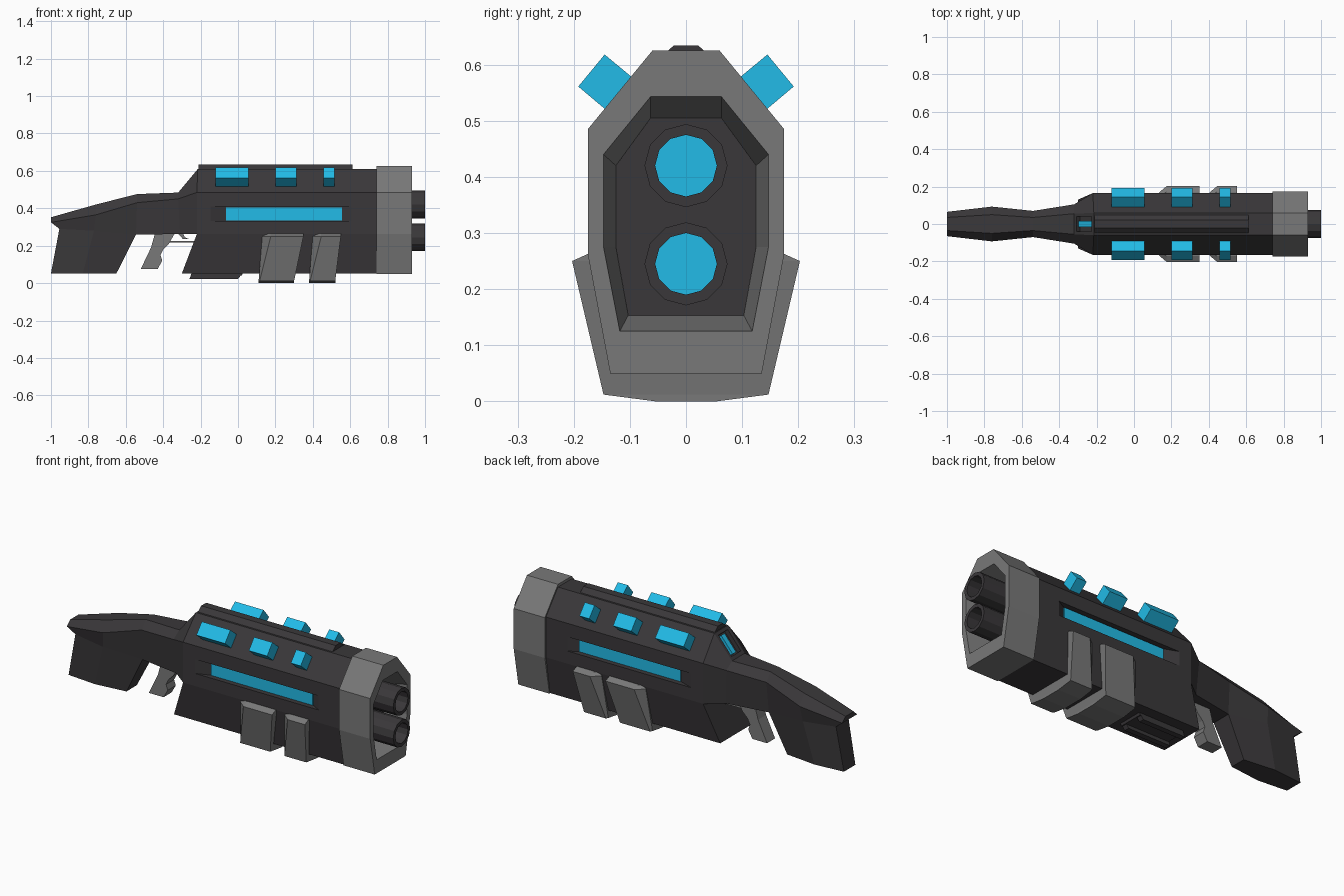
import bpy, bmesh, math
from mathutils import Matrix

if "Cube" in bpy.data.objects:
    bpy.data.objects.remove(bpy.data.objects["Cube"])


def material(name, rgb):
    m = bpy.data.materials.new(name)
    m.diffuse_color = (*rgb, 1)
    m.use_nodes = True
    m.node_tree.nodes["Principled BSDF"].inputs["Base Color"].default_value = m.diffuse_color
    return m


DARK = material("dark_shell", (0.042, 0.039, 0.042))
GREY = material("grey_metal", (0.19, 0.19, 0.19))
CYAN = material("cyan_glow", (0.016, 0.50, 0.80))


def finish(name, bm, mat):
    bmesh.ops.recalc_face_normals(bm, faces=bm.faces)
    me = bpy.data.meshes.new(name)
    bm.to_mesh(me)
    bm.free()
    me.materials.append(mat)
    ob = bpy.data.objects.new(name, me)
    bpy.context.collection.objects.link(ob)
    return ob


def loft(name, rings, mat):
    """Skin symmetric rings; each ring lists (x, half width, z) from top to bottom."""
    bm = bmesh.new()
    loops = []
    for r in rings:
        pts = list(r) + [(x, -y, z) for x, y, z in reversed(r)]
        loops.append([bm.verts.new(p) for p in pts])
    n = len(loops[0])
    for a, b in zip(loops, loops[1:]):
        for i in range(n):
            j = (i + 1) % n
            bm.faces.new((a[i], a[j], b[j], b[i]))
    for c in (loops[0], loops[-1]):
        for i in range(n // 2 - 1):
            bm.faces.new((c[i], c[i + 1], c[n - 2 - i], c[n - 1 - i]))
    return finish(name, bm, mat)


def section(x, levels):
    return [(x, y, z) for y, z in levels]


def prism(name, profile, half, mat):
    """Extrude an (x, z) side profile to both sides of y = 0."""
    bm = bmesh.new()
    f = bm.faces.new([bm.verts.new((x, -half, z)) for x, z in profile])
    ext = bmesh.ops.extrude_face_region(bm, geom=[f])["geom"]
    bmesh.ops.translate(bm, vec=(0, 2 * half, 0),
                        verts=[v for v in ext if isinstance(v, bmesh.types.BMVert)])
    return finish(name, bm, mat)


def box(name, loc, size, mat, tilt=0):
    bm = bmesh.new()
    mtx = Matrix.Translation(loc) @ Matrix.Rotation(tilt, 4, 'Y') @ Matrix.Diagonal((*size, 1))
    bmesh.ops.create_cube(bm, size=1, matrix=mtx)
    return finish(name, bm, mat)


def cut(ob, cutters):
    for c in cutters:
        m = ob.modifiers.new("cut", 'BOOLEAN')
        m.operation, m.solver, m.object = 'DIFFERENCE', 'EXACT', c
    dg = bpy.context.evaluated_depsgraph_get()
    me = bpy.data.meshes.new_from_object(ob.evaluated_get(dg))
    ob.modifiers.clear()
    ob.data = me


# Main body, its rear taper and the neck
rear = [(-.32, .055, .484), (-.32, .105, .45), (-.31, .095, .262)]
body = loft("body", [
    [(-.215, .06, .61), (-.22, .165, .485), (-.22, .165, .262), (-.30, .13, .052)],
    section(.76, [(.06, .61), (.165, .485), (.165, .262), (.13, .052)])], DARK)
taper = loft("body_rear_taper", [
    rear, [(-.215, .06, .61), (-.22, .165, .485), (-.22, .165, .262)]], DARK)
loft("neck", [[(-.54, .035, .476), (-.54, .07, .43), (-.545, .055, .26)], rear], DARK)
loft("top_rail", [section(x, [(.022, .634), (.06, .60), (.06, .58)])
                  for x in (-.21, .612)], DARK)

# Shoulder stock with notched butt
loft("stock", [
    [(-1, .035, .352), (-1, .065, .325), (-.955, .055, .29), (-1, .05, .052)],
    [(-.76, .05, .42), (-.76, .093, .365), (-.77, .08, .28), (-.83, .065, .052)],
    [(-.54, .035, .476), (-.54, .07, .43), (-.545, .055, .26), (-.65, .045, .052)]], DARK)

# Side light slots with sloping ends, and the rear sight window
cutters = []
for s in (-1, 1):
    bm = bmesh.new()
    quads = [[bm.verts.new((x, s * y, z)) for x, z in
              ((a, .332), (b, .332), (b, .41), (a, .41))]
             for y, a, b in ((.19, -.213, .652), (.135, -.065, .555))]
    for q in quads:
        bm.faces.new(q)
    for i in range(4):
        j = (i + 1) % 4
        bm.faces.new((quads[0][i], quads[0][j], quads[1][j], quads[1][i]))
    cutters.append(finish("slot_cutter", bm, DARK))
    box("side_light", (.245, s * .137, .37), (.62, .012, .07), CYAN)
tilt = -math.radians(50)
window = box("window_cutter", (-.267, 0, .548), (.125, .08, .05), DARK, tilt)
box("rear_sight_light", (-.252, 0, .535), (.11, .03, .022), CYAN, tilt)
cut(body, cutters + [window])
cut(taper, [window])
for c in cutters + [window]:
    bpy.data.objects.remove(c)

# Glowing blocks on the upper chamfers
for s in (-1, 1):
    for a, b in ((-.12, .055), (.2, .312), (.457, .517)):
        bm = bmesh.new()
        ends = [[bm.verts.new((x, s * y, z)) for y, z in
                 ((.145, .618), (.192, .561), (.122, .502), (.075, .56))] for x in (a, b)]
        for e in ends:
            bm.faces.new(e)
        for i in range(4):
            j = (i + 1) % 4
            bm.faces.new((ends[0][i], ends[0][j], ends[1][j], ends[1][i]))
        finish("glow_block", bm, CYAN)

# Muzzle collar: outer shell, then the funnel-shaped recess
outer = [(.06, .625), (.175, .485), (.175, .262), (.135, .05)]
deep = [(.063, .505), (.125, .42), (.125, .275), (.103, .153)]
loft("muzzle_collar", [
    section(.74, outer), section(.93, outer),
    section(.93, [(.063, .543), (.147, .44), (.147, .275), (.118, .125)]),
    section(.80, deep)], GREY)
loft("muzzle_back_plate", [section(.79, deep), section(.803, deep)], DARK)

# Two twelve-sided barrels with a lit bore
for z in (.42, .245):
    bm = bmesh.new()
    loops = []
    for x, r in ((.79, .074), (1, .074), (1, .055), (.82, .055)):
        loops.append([bm.verts.new((x, r * math.cos(i * math.pi / 6), z + r * math.sin(i * math.pi / 6)))
                      for i in range(12)])
    for a, b in zip(loops, loops[1:]):
        for i in range(12):
            j = (i + 1) % 12
            bm.faces.new((a[i], a[j], b[j], b[i]))
    bm.faces.new(loops[0])
    bore = bm.faces.new(loops[-1])
    bore.material_index = 1
    finish("barrel", bm, DARK).data.materials.append(CYAN)

# Slanted pump plates wrapping the underside
for top_a, top_b, low_a, low_b in ((.13, .35, .11, .30), (.40, .55, .38, .52)):
    def plate_ring(xt, xl, wide):
        if wide:
            return [(xt, .172, .264), (xt, .203, .25), (xl, .147, .012), (xl, .055, 0)]
        return [(xt, .15, .264), (xt, .165, .25), (xl, .135, .012), (xl, .055, 0)]
    loft("pump_plate", [plate_ring(top_a, low_a, False),
                        plate_ring(top_a + .045, low_a + .006, True),
                        plate_ring(top_b, low_b, True)], GREY)

# Underside keel made of a base and two rails
prism("keel_base", [(-.24, .06), (.03, .06), (.02, .04), (-.25, .04)], .07, DARK)
for s in (-1, 1):
    rail = prism("keel_rail", [(-.245, .06), (.03, .06), (0, .022), (-.26, .022)], .015, DARK)
    rail.location.y = s * .055

# Pistol grip, trigger and guard
prism("grip", [(-.44, .28), (-.33, .28), (-.37, .21), (-.40, .18), (-.415, .15), (-.405, .12),
               (-.43, .075), (-.52, .075), (-.465, .19)], .035, GREY)
prism("trigger", [(-.325, .27), (-.295, .27), (-.285, .245), (-.262, .236), (-.295, .236)], .012, GREY)
prism("trigger_guard", [(-.39, .226), (-.235, .226), (-.235, .216), (-.39, .216)], .02, GREY)
